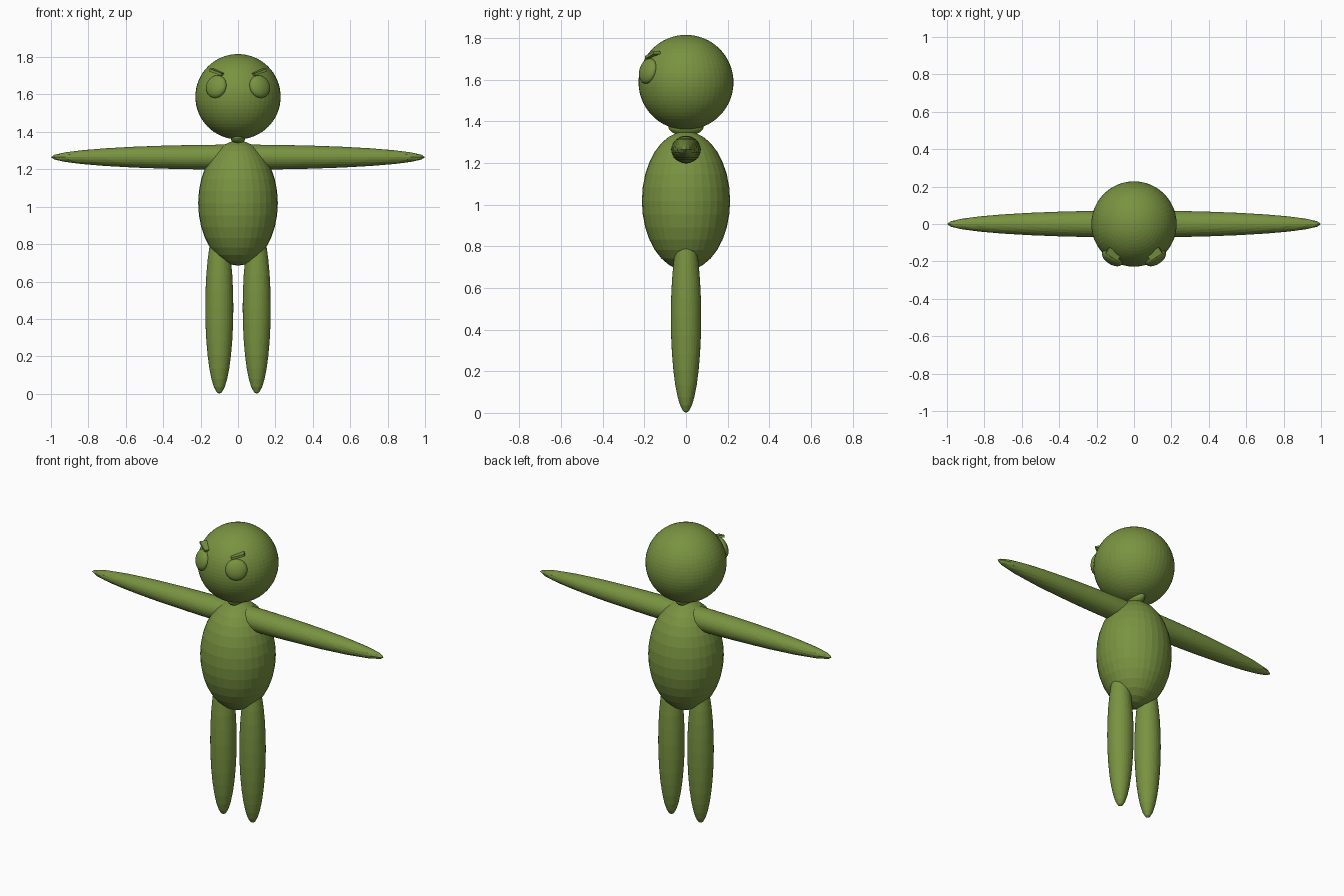
import bpy
from math import radians
from mathutils import Matrix, Vector

if "Cube" in bpy.data.objects:
    bpy.data.objects.remove(bpy.data.objects["Cube"])

# Single olive green colour
green = bpy.data.materials.new("olive_green")
green.diffuse_color = (0.19, 0.29, 0.052, 1)
green.use_nodes = True
green.node_tree.nodes["Principled BSDF"].inputs["Base Color"].default_value = green.diffuse_color


def finish(name):
    ob = bpy.context.object
    ob.name = name
    ob.data.materials.append(green)
    return ob


def ellipsoid(name, loc, radii, segments=32, rings=16, basis=None):
    """Flat-faced sphere scaled to three radii, optionally turned."""
    bpy.ops.mesh.primitive_uv_sphere_add(segments=segments, ring_count=rings, radius=1)
    ob = finish(name)
    turn = basis if basis else Matrix.Identity(4)
    ob.data.transform(turn @ Matrix.Diagonal((*radii, 1)))
    ob.location = loc
    return ob


HEAD = Vector((0, 0, 1.588))

# Head, neck and torso
ellipsoid("head", HEAD, (0.228, 0.228, 0.228), 48, 32)
ellipsoid("neck", (0, 0, 1.375), (0.04, 0.085, 0.043))
ellipsoid("torso", (0, 0, 1.019), (0.213, 0.212, 0.334))

# Both arms are one long spindle through the shoulders
ellipsoid("arms", (0, 0, 1.265), (1.0, 0.072, 0.067))

for side, label in ((-1, "right"), (1, "left")):
    # Legs
    ellipsoid(label + "_leg", (side * 0.1, 0, 0.46), (0.075, 0.073, 0.46))

    # Flattened eyes lying on the face, facing outward
    eye = Vector((side * 0.116, -0.182, 1.642))
    facing = (eye - HEAD).to_track_quat('Z', 'Y').to_matrix().to_4x4()
    ellipsoid(label + "_eye", eye, (0.062, 0.062, 0.032), basis=facing)

    # Slanted brows
    bpy.ops.mesh.primitive_cube_add(size=1)
    brow = finish(label + "_brow")
    turn = Matrix.Rotation(radians(side * 32), 4, 'Z') @ Matrix.Rotation(radians(side * -18), 4, 'Y')
    brow.data.transform(turn @ Matrix.Diagonal((0.078, 0.04, 0.014, 1)))
    brow.location = (side * 0.111, -0.16, 1.719)
